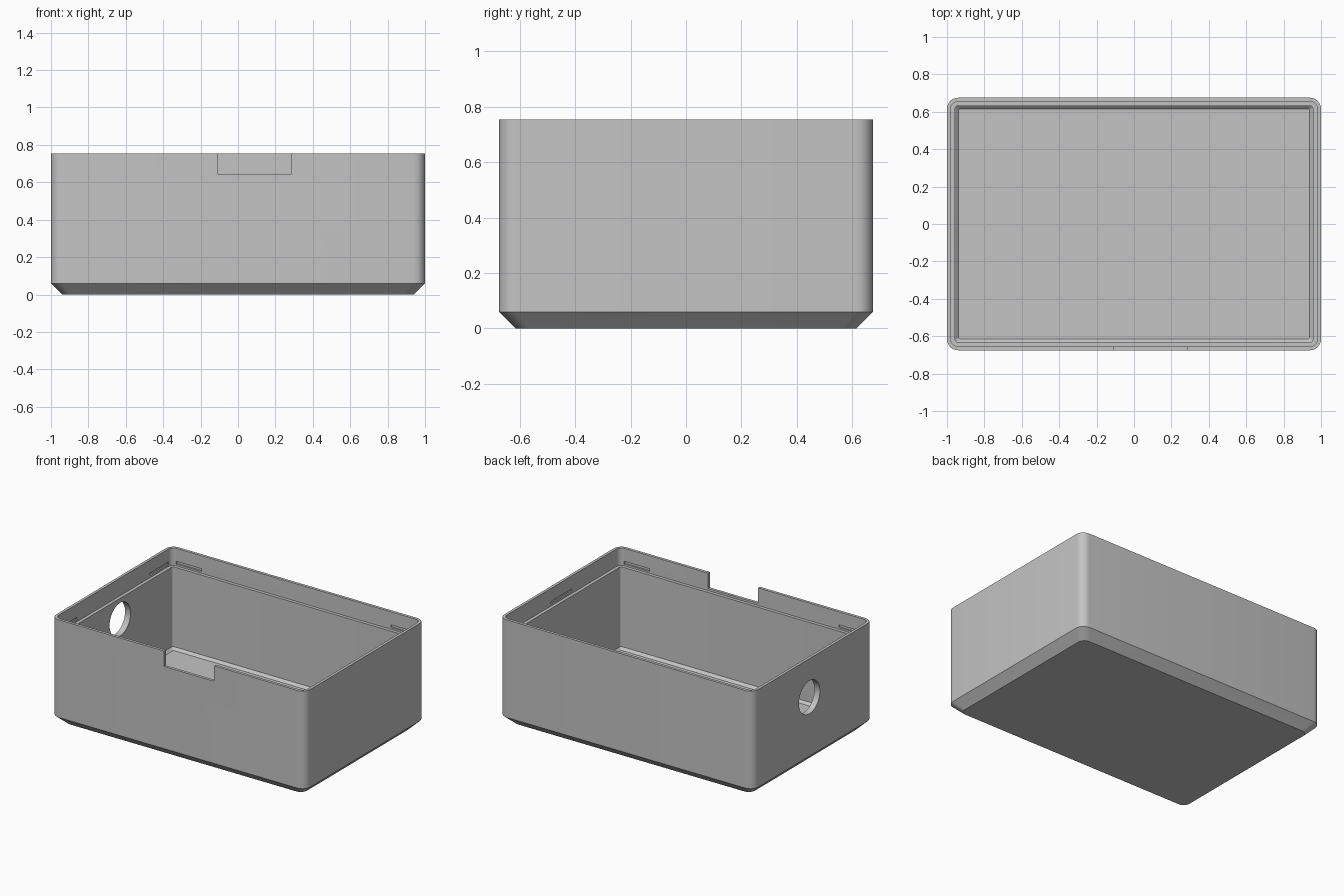
import bpy
import bmesh
import math
from mathutils import Matrix, Vector

cube = bpy.data.objects.get("Cube")
if cube:
    bpy.data.objects.remove(cube, do_unlink=True)

HALF_X, HALF_Y, HEIGHT = 1.0, 0.675, 0.755

grey = bpy.data.materials.new("plain_grey")
grey.use_nodes = True
colour = (0.55, 0.55, 0.55, 1)
grey.diffuse_color = colour
grey.node_tree.nodes["Principled BSDF"].inputs["Base Color"].default_value = colour


def ring(bm, inset, z, radius, steps=8):
    """Rounded rectangle, inset from the outer footprint."""
    cx, cy = HALF_X - inset - radius, HALF_Y - inset - radius
    verts = []
    for i, (sx, sy) in enumerate(((1, 1), (-1, 1), (-1, -1), (1, -1))):
        for k in range(steps + 1):
            a = (i + k / steps) * math.pi / 2
            verts.append(bm.verts.new((sx * cx + radius * math.cos(a),
                                       sy * cy + radius * math.sin(a), z)))
    return verts


def to_object(name, bm):
    bmesh.ops.recalc_face_normals(bm, faces=bm.faces)
    mesh = bpy.data.meshes.new(name)
    bm.to_mesh(mesh)
    bm.free()
    mesh.materials.append(grey)
    obj = bpy.data.objects.new(name, mesh)
    bpy.context.collection.objects.link(obj)
    return obj


# Enclosure shell: (inset, height, corner radius) from underside to inner floor
profile = [(0.06, 0, 0.05), (0, 0.06, 0.06), (0, HEIGHT, 0.06),
           (0.02, HEIGHT, 0.04), (0.02, 0.63, 0.04), (0.043, 0.63, 0.017),
           (0.043, 0.063, 0.017), (0.061, 0.045, 0.01)]
bm = bmesh.new()
rings = [ring(bm, *p) for p in profile]
for low, high in zip(rings, rings[1:]):
    for i in range(len(low)):
        j = (i + 1) % len(low)
        bm.faces.new((low[i], low[j], high[j], high[i]))
bm.faces.new(rings[0])
bm.faces.new(rings[-1])
shell = to_object("enclosure_shell", bm)


def cut(cutter):
    cutter.hide_render = True
    mod = shell.modifiers.new("cut", "BOOLEAN")
    mod.operation = "DIFFERENCE"
    mod.solver = "EXACT"
    mod.object = cutter
    bpy.context.view_layer.objects.active = shell
    bpy.ops.object.modifier_apply(modifier=mod.name)
    bpy.data.objects.remove(cutter, do_unlink=True)


def cut_box(x0, x1, y0, y1, z0, z1):
    low, high = Vector((x0, y0, z0)), Vector((x1, y1, z1))
    bm = bmesh.new()
    bmesh.ops.create_cube(bm, size=1, matrix=Matrix.Translation((low + high) / 2)
                          @ Matrix.Diagonal((high - low).to_4d()))
    cut(to_object("box_cutter", bm))


# Notch in the front lip
cut_box(-0.11, 0.285, -0.75, -0.64, 0.645, 0.85)

# Round cable hole in the -x wall
bm = bmesh.new()
bmesh.ops.create_cone(bm, cap_ends=True, segments=48, radius1=0.118, radius2=0.118,
                      depth=0.3, matrix=Matrix.Translation((-1, 0.04, 0.48))
                      @ Matrix.Rotation(math.pi / 2, 4, "Y"))
cut(to_object("hole_cutter", bm))

# Snap grooves inside the lip
GROOVE = (0.643, 0.662)
for s in (-1, 1):
    for t in (-1, 1):
        xs = sorted((s * 0.745, s * 0.945))
        ys = sorted((t * 0.64, t * 0.665))
        cut_box(*xs, *ys, *GROOVE)
    cut_box(-0.99, -0.96, *sorted((s * 0.41, s * 0.62)), *GROOVE)
cut_box(0.96, 0.99, -0.12, 0.12, *GROOVE)

# Smooth rounded corners, crisp edges
bpy.ops.object.select_all(action="DESELECT")
shell.select_set(True)
bpy.context.view_layer.objects.active = shell
bpy.ops.object.shade_smooth_by_angle(angle=math.radians(25))
